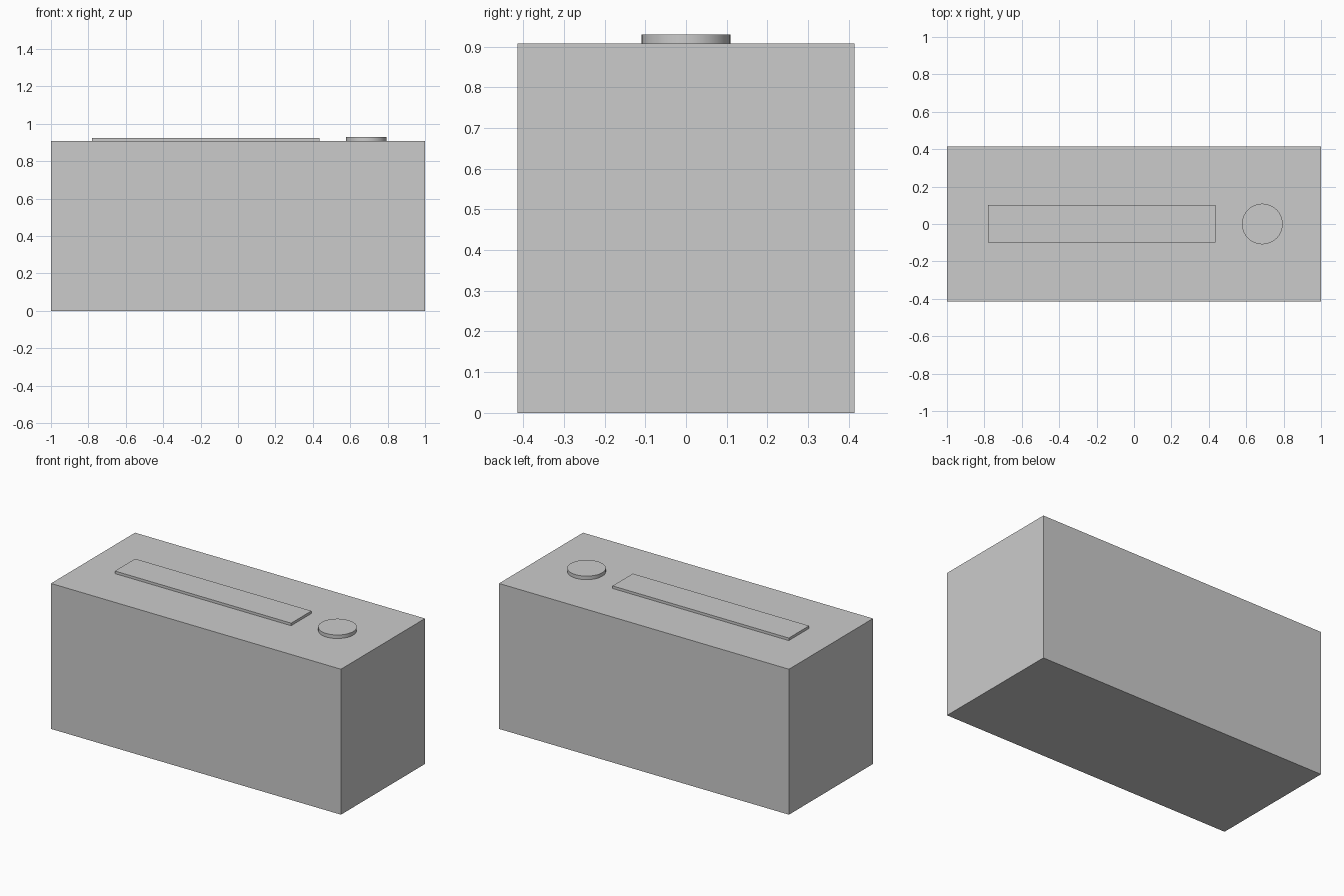
import bpy, math

if "Cube" in bpy.data.objects:
    bpy.data.objects.remove(bpy.data.objects["Cube"])


def box(name, x0, x1, y0, y1, z0, z1):
    bpy.ops.mesh.primitive_cube_add(size=1, location=((x0 + x1) / 2, (y0 + y1) / 2, (z0 + z1) / 2))
    ob = bpy.context.object
    ob.name = name
    ob.scale = (x1 - x0, y1 - y0, z1 - z0)
    bpy.ops.object.transform_apply(location=False, rotation=False, scale=True)
    return ob


TOP = 0.907

# Main housing
box("housing", -1, 1, -0.414, 0.414, 0, TOP)

# Long raised plate on the top
box("top_plate", -0.78, 0.436, -0.099, 0.101, TOP - 0.01, 0.923)

# Round button beside the plate
bpy.ops.mesh.primitive_cylinder_add(vertices=32, radius=0.109, depth=0.032,
                                    location=(0.686, 0, 0.929 - 0.016))
button = bpy.context.object
button.name = "button"
bpy.ops.object.shade_smooth_by_angle(angle=math.radians(30))
